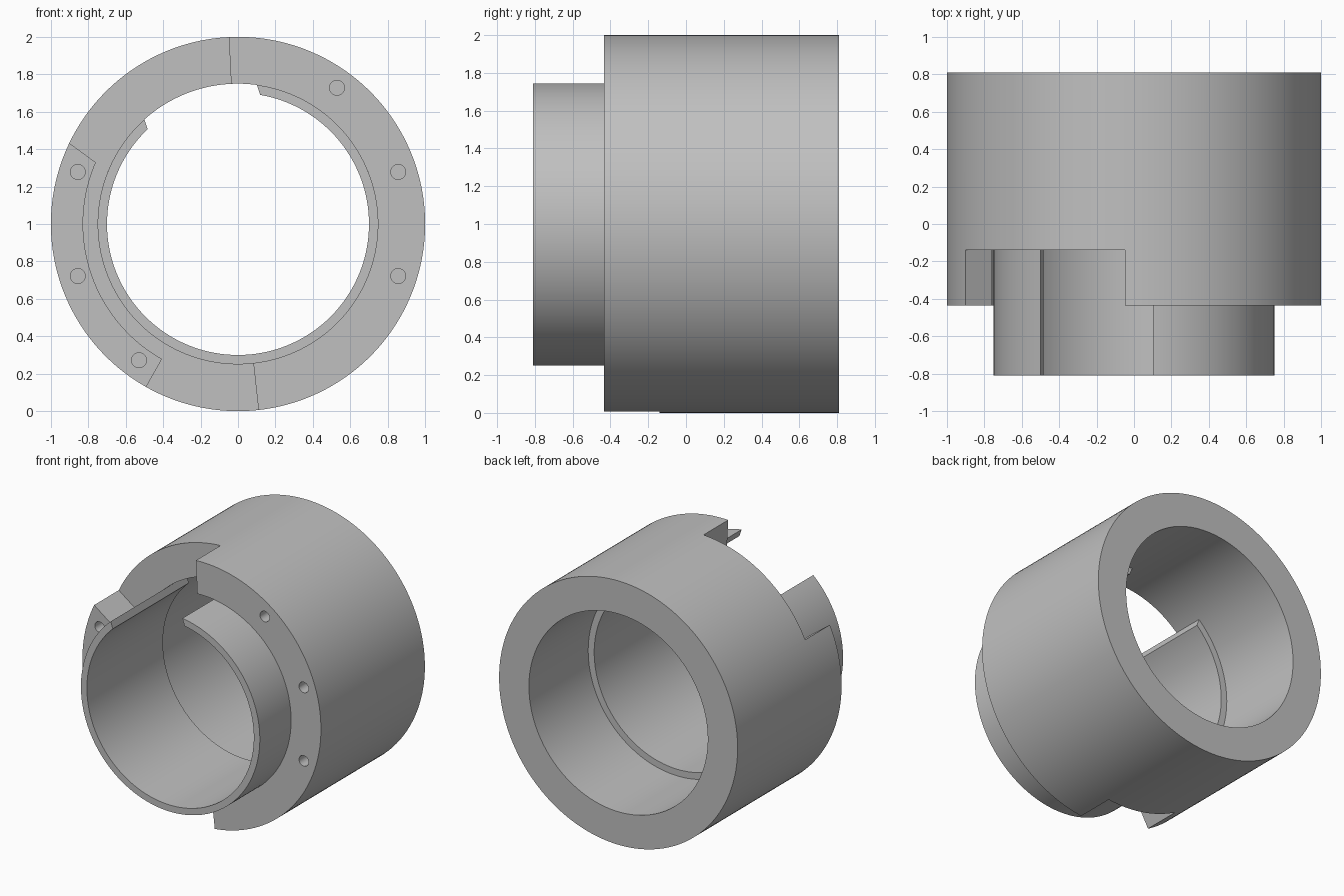
import bpy, bmesh
from math import radians, cos, sin

if "Cube" in bpy.data.objects:
    bpy.data.objects.remove(bpy.data.objects["Cube"])

FRONT, BACK = -0.81, 0.81      # overall depth
FLANGE, FLOOR = -0.435, -0.14  # front of the body, floor of the recess
SLEEVE_END = 0.10
BORE = 0.75

grey = bpy.data.materials.new("plain_grey")
grey.use_nodes = True
colour = (0.53, 0.53, 0.53, 1)
grey.diffuse_color = colour
grey.node_tree.nodes["Principled BSDF"].inputs["Base Color"].default_value = colour


def arc(r, a0, a1, centre=(0, 1), step=2):
    """Points (x, z) along an arc, angles in degrees."""
    n = max(2, round(abs(a1 - a0) / step))
    angles = [radians(a0 + (a1 - a0) * i / n) for i in range(n + 1)]
    return [(centre[0] + r * cos(a), centre[1] + r * sin(a)) for a in angles]


def circle(r, centre=(0, 1), step=2):
    return arc(r, 0, 360, centre, step)[:-1]


def prism(name, profile, y0, y1):
    """Extrude an x-z profile along y."""
    bm = bmesh.new()
    near = [bm.verts.new((x, y0, z)) for x, z in profile]
    far = [bm.verts.new((x, y1, z)) for x, z in profile]
    bm.faces.new(near)
    bm.faces.new(far)
    for i in range(len(near)):
        j = (i + 1) % len(near)
        bm.faces.new((near[i], near[j], far[j], far[i]))
    bmesh.ops.recalc_face_normals(bm, faces=bm.faces)
    mesh = bpy.data.meshes.new(name)
    bm.to_mesh(mesh)
    bm.free()
    mesh.materials.append(grey)
    ob = bpy.data.objects.new(name, mesh)
    bpy.context.collection.objects.link(ob)
    return ob


def activate(ob):
    bpy.ops.object.select_all(action='DESELECT')
    ob.select_set(True)
    bpy.context.view_layer.objects.active = ob


def cut(ob, cutter):
    activate(ob)
    mod = ob.modifiers.new("cut", 'BOOLEAN')
    mod.operation, mod.solver, mod.object = 'DIFFERENCE', 'EXACT', cutter
    bpy.ops.object.modifier_apply(modifier=mod.name)
    bpy.data.objects.remove(cutter)


# Thick body with a straight bore
body = prism("body", circle(1), FLANGE, BACK)
cut(body, prism("bore_cutter", circle(BORE), -1, 1))

# Recess in the front: two open notches joined by a channel behind the left-hand lug
recess = (arc(1.1, 92.8, 153.4) + arc(0.828, 156.6, 240.6)
          + arc(1.1, 240.6, 276.3) + arc(0.6, 276.3, 92.8))
cut(body, prism("recess_cutter", recess, -0.7, FLOOR))

# Screw holes in the front flange
for angle in (-18, 18, 54, 162, 198, 234):
    a = radians(angle)
    centre = (0.9 * cos(a), 1 + 0.9 * sin(a))
    cut(body, prism("hole_cutter", circle(0.04, centre, 15), -0.6, FLANGE + 0.2))

# Thin split sleeve sitting in the bore, open near the top
sleeve = prism("sleeve", arc(BORE, 131.8, 442.3) + arc(0.70, 440.2, 133.6),
               FRONT, SLEEVE_END)

for ob in (body, sleeve):
    activate(ob)
    bpy.ops.object.shade_smooth_by_angle(angle=radians(30))
